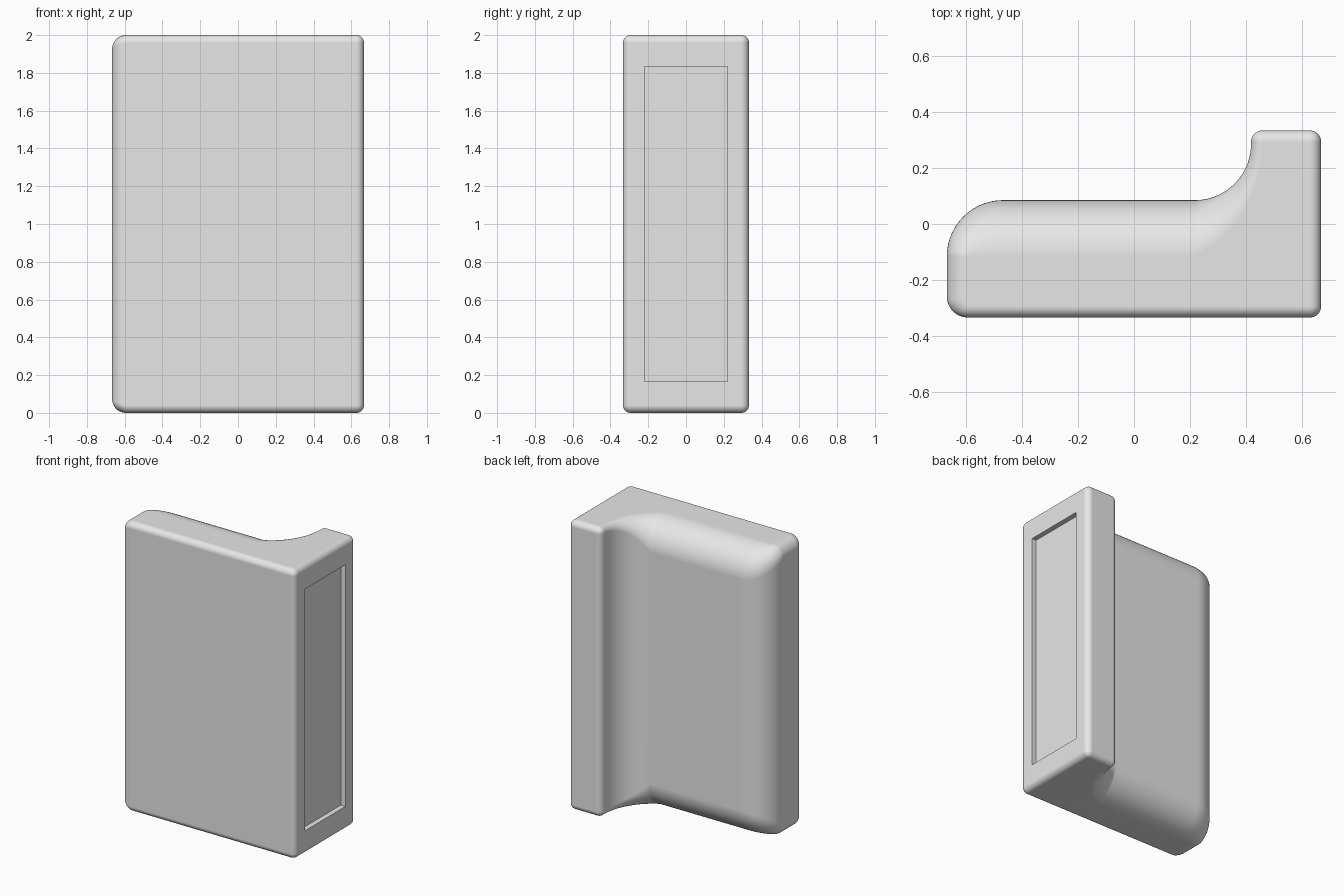
import bpy, bmesh
from math import sin, cos, pi
from mathutils import Vector

cube = bpy.data.objects.get("Cube")
if cube:
    bpy.data.objects.remove(cube, do_unlink=True)

HX, HY, H = 0.667, 0.333, 2.0      # half width, half depth, height
SMALL, SIDE, BIG = 0.04, 0.075, 0.2  # rounding radii
SLAB_Y, POST_X = 0.085, 0.417      # back of the slab, inner side of the post
STEPS = 14

grey = bpy.data.materials.new("plain_grey")
grey.use_nodes = True
grey.diffuse_color = (0.8, 0.8, 0.8, 1)
grey.node_tree.nodes["Principled BSDF"].inputs["Base Color"].default_value = (0.8, 0.8, 0.8, 1)

# Each station: outline point, matching point on the flat end cap, end rounding radius
stations = []


def corner(cx, cy, r, start, stop, cap):
    """Arc of the outline; cap(t, angle) gives the cap point and the end radius."""
    for i in range(STEPS + 1):
        t = i / STEPS
        a = start + (stop - start) * t
        inner, w = cap(t, a)
        stations.append((Vector((cx + r * cos(a), cy + r * sin(a))), Vector(inner), w))


def small_corner(cx, cy, start):
    corner(cx, cy, SMALL, start, start + pi / 2, lambda t, a: ((cx, cy), SMALL))


# Slab front corner, then the two outer post corners and the inner one
lx, fy = -HX + SIDE, -HY + SIDE
corner(lx, fy, SIDE, pi, pi * 1.5,
       lambda t, a: ((lx, fy + (SMALL - SIDE) * t), SIDE + (SMALL - SIDE) * t))
small_corner(HX - SMALL, -HY + SMALL, -pi / 2)
small_corner(HX - SMALL, HY - SMALL, 0)
small_corner(POST_X + SMALL, HY - SMALL, pi / 2)

# Hollow curve from post to slab, with the end rounding growing towards the slab
hx, hy = POST_X - BIG, SLAB_Y + BIG


def hollow_cap(t, a):
    w = SMALL + (BIG - SMALL) * t * t
    return (hx + (BIG + w) * cos(a), hy + (BIG + w) * sin(a)), w


corner(hx, hy, BIG, 0, -pi / 2, hollow_cap)

# Broad back corner of the slab
bx, by = -HX + BIG, SLAB_Y - BIG
corner(bx, by, BIG, pi / 2, pi,
       lambda t, a: ((bx + (BIG - SIDE) * cos(a), by), SIDE + (BIG - SIDE) * sin(a)))

# Loft the rounded rings from bottom to top
bm = bmesh.new()
rings = []
angles = [-pi / 2 + i * pi / 2 / STEPS for i in range(STEPS + 1)]
for top, sweep in ((False, angles), (True, [-a for a in reversed(angles)])):
    for a in sweep:
        ring = []
        for outer, inner, w in stations:
            p = inner + (outer - inner) * cos(a)
            z = (H - w if top else w) + w * sin(a)
            ring.append(bm.verts.new((p.x, p.y, z)))
        rings.append(ring)
n = len(stations)
for low, high in zip(rings, rings[1:]):
    for i in range(n):
        j = (i + 1) % n
        bm.faces.new((low[i], low[j], high[j], high[i]))
bm.faces.new(rings[0][::-1])
bm.faces.new(rings[-1])
bmesh.ops.remove_doubles(bm, verts=bm.verts, dist=0.0002)
bmesh.ops.recalc_face_normals(bm, faces=bm.faces)
mesh = bpy.data.meshes.new("body")
bm.to_mesh(mesh)
bm.free()
mesh.materials.append(grey)
body = bpy.data.objects.new("body", mesh)
bpy.context.collection.objects.link(body)

# Shallow rectangular recess in the broad side of the post
bpy.ops.mesh.primitive_cube_add(size=1, location=(HX + 0.065, 0, H / 2))
cutter = bpy.context.object
cutter.name = "recess_cutter"
cutter.scale = (0.2, 0.44, 1.67)
cutter.hide_render = True
cutter.data.materials.append(grey)
bpy.ops.object.select_all(action='DESELECT')
body.select_set(True)
bpy.context.view_layer.objects.active = body
cut = body.modifiers.new("recess", 'BOOLEAN')
cut.operation = 'DIFFERENCE'
cut.solver = 'EXACT'
cut.object = cutter
bpy.ops.object.modifier_apply(modifier=cut.name)
bpy.data.objects.remove(cutter, do_unlink=True)

# Smooth rounding with crisp recess edges and flat large faces
bpy.ops.object.shade_smooth_by_angle(angle=pi / 6)
body.modifiers.new("flat_faces", 'WEIGHTED_NORMAL').keep_sharp = True
